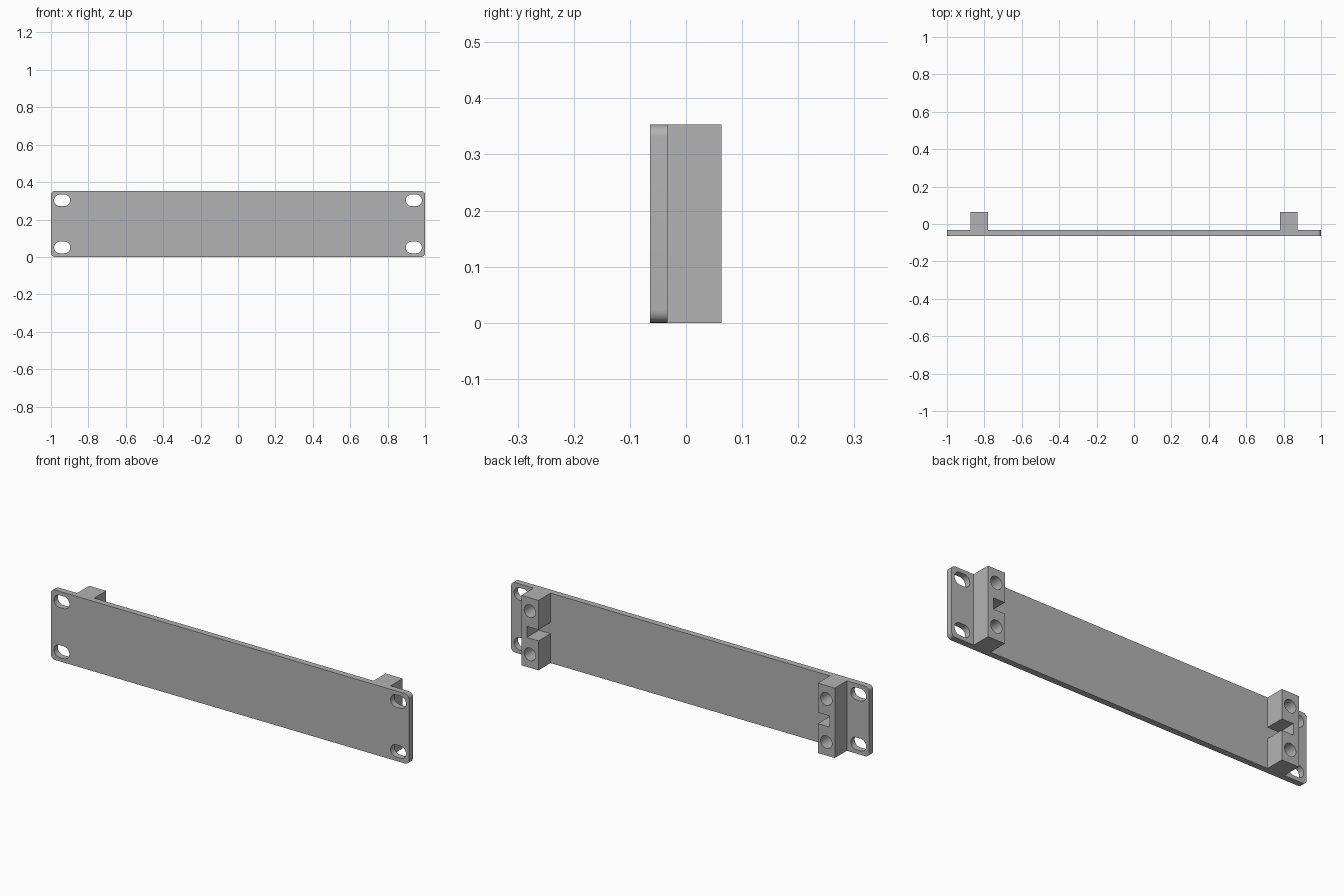
import bpy, bmesh
from math import cos, sin, pi
from mathutils import Vector

cube = bpy.data.objects.get("Cube")
if cube:
    bpy.data.objects.remove(cube, do_unlink=True)

H = 0.353                              # panel height
FRONT, SEAM, BACK = -0.064, -0.033, 0.063
MID = H / 2

grey = bpy.data.materials.new("panel grey")
grey.use_nodes = True
colour = (0.45, 0.45, 0.45, 1)
grey.diffuse_color = colour
grey.node_tree.nodes["Principled BSDF"].inputs["Base Color"].default_value = colour


def rounded(cx, cz, w, h, r, steps=8):
    """Rounded rectangle outline in the xz plane."""
    pts = []
    for q, (sx, sz) in enumerate([(1, 1), (-1, 1), (-1, -1), (1, -1)]):
        for i in range(steps + 1):
            a = (q + i / steps) * pi / 2
            pts.append((cx + sx * (w / 2 - r) + r * cos(a),
                        cz + sz * (h / 2 - r) + r * sin(a)))
    return pts


def box(x0, x1, z0, z1):
    return [(x0, z0), (x1, z0), (x1, z1), (x0, z1)]


def prism(name, outlines, y0, y1):
    """Extrude each outline from y0 to y1 into one object."""
    bm = bmesh.new()
    for pts in outlines:
        face = bm.faces.new([bm.verts.new((x, y0, z)) for x, z in pts])
        new = bmesh.ops.extrude_face_region(bm, geom=[face])["geom"]
        verts = [g for g in new if isinstance(g, bmesh.types.BMVert)]
        bmesh.ops.translate(bm, verts=verts, vec=Vector((0, y1 - y0, 0)))
    bmesh.ops.remove_doubles(bm, verts=bm.verts, dist=0.00001)
    bmesh.ops.recalc_face_normals(bm, faces=bm.faces)
    mesh = bpy.data.meshes.new(name)
    bm.to_mesh(mesh)
    bm.free()
    mesh.materials.append(grey)
    obj = bpy.data.objects.new(name, mesh)
    bpy.context.collection.objects.link(obj)
    return obj


def cut(obj, *cutters):
    """Subtract the cutters, apply, and shade curved walls smooth."""
    bpy.context.view_layer.objects.active = obj
    for c in cutters:
        mod = obj.modifiers.new("cut", "BOOLEAN")
        mod.operation, mod.solver, mod.object = "DIFFERENCE", "EXACT", c
        bpy.ops.object.modifier_apply(modifier=mod.name)
    for c in cutters:
        bpy.data.objects.remove(c, do_unlink=True)
    bpy.ops.object.select_all(action="DESELECT")
    obj.select_set(True)
    bpy.ops.object.shade_smooth_by_angle(angle=0.6)


# Front plate with four oblong mounting slots
plate = prism("front_plate", [rounded(0, MID, 2, H, 0.022)], FRONT, SEAM)
slots = [rounded(sx * 0.94, MID + sz * 0.126, 0.086, 0.062, 0.0309)
         for sx in (-1, 1) for sz in (-1, 1)]
cut(plate, prism("slot_cutter", slots, FRONT - 0.1, SEAM + 0.1))

# Rear mounting blocks: inner notch at mid height, two blind round holes
for name, s in (("left_block", 1), ("right_block", -1)):
    block = prism(name, [box(s * 0.78, s * 0.875, 0, H)], SEAM, BACK)
    notch = prism("notch_cutter",
                  [box(s * 0.7, s * 0.845, MID - 0.028, MID + 0.028)],
                  SEAM - 0.1, BACK + 0.1)
    holes = prism("hole_cutter",
                  [rounded(s * 0.8275, MID + d * 0.109, 0.064, 0.064, 0.0319)
                   for d in (-1, 1)], SEAM + 0.01, BACK + 0.1)
    cut(block, notch, holes)
